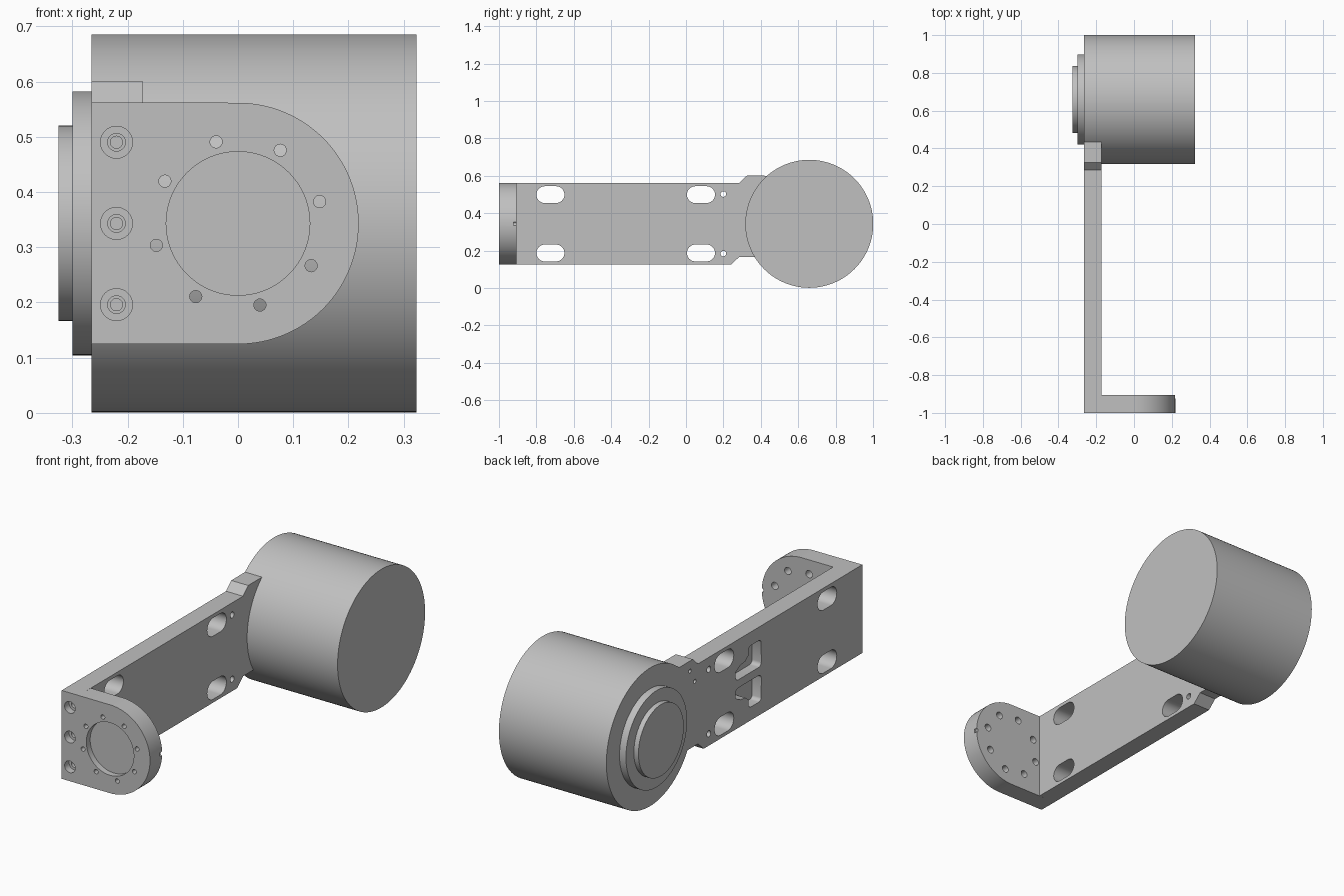
import bpy, bmesh
from math import sin, cos, radians, pi

cube = bpy.data.objects.get("Cube")
if cube:
    bpy.data.objects.remove(cube, do_unlink=True)

grey = bpy.data.materials.new("plain grey metal")
grey.use_nodes = True
GREY = (0.53, 0.53, 0.53, 1)
grey.diffuse_color = GREY
grey.node_tree.nodes["Principled BSDF"].inputs["Base Color"].default_value = GREY

MID = 0.343                      # shared centre height
X0, X1 = -0.265, -0.172          # arm thickness
Y0, Y1 = -1.0, -0.905            # flange thickness
BOT, TOP = 0.125, 0.562          # arm height


def arc(cx, cy, r, a0, a1, n):
    return [(cx + r * cos(radians(a0 + (a1 - a0) * i / n)),
             cy + r * sin(radians(a0 + (a1 - a0) * i / n))) for i in range(n + 1)]


def circle(cx, cy, r, n=32):
    return arc(cx, cy, r, 0, 360, n)[:-1]


def prism(name, pts, axis, lo, hi):
    """Extrude a (y, z) profile along x or an (x, z) profile along y."""
    put = (lambda p, d: (d, *p)) if axis == "x" else (lambda p, d: (p[0], d, p[1]))
    bm = bmesh.new()
    a = [bm.verts.new(put(p, lo)) for p in pts]
    b = [bm.verts.new(put(p, hi)) for p in pts]
    bm.faces.new(a)
    bm.faces.new(b)
    for i in range(len(a)):
        j = (i + 1) % len(a)
        bm.faces.new((a[i], a[j], b[j], b[i]))
    bmesh.ops.recalc_face_normals(bm, faces=bm.faces)
    me = bpy.data.meshes.new(name)
    bm.to_mesh(me)
    bm.free()
    me.materials.append(grey)
    ob = bpy.data.objects.new(name, me)
    bpy.context.collection.objects.link(ob)
    return ob


def activate(ob):
    bpy.ops.object.select_all(action="DESELECT")
    ob.select_set(True)
    bpy.context.view_layer.objects.active = ob


def combine(ob, other, op):
    activate(ob)
    mod = ob.modifiers.new("combine", "BOOLEAN")
    mod.operation, mod.solver, mod.object = op, "EXACT", other
    bpy.ops.object.modifier_apply(modifier=mod.name)
    bpy.data.objects.remove(other, do_unlink=True)


def cut(pts, axis, lo, hi):
    combine(bracket, prism("cutter", pts, axis, lo, hi), "DIFFERENCE")


# Motor housing with two stepped bosses
HY = 0.659
housing = prism("motor_housing", circle(HY, MID, 0.342, 128), "x", X0, 0.323)
boss = prism("boss_step", circle(HY, MID, 0.239, 96), "x", -0.30, X0 + 0.02)
cap = prism("boss_cap", circle(HY, MID, 0.177, 96), "x", -0.325, -0.29)

# Arm with stepped shoulders, ending on the housing wall
profile = [(Y0, BOT), (0.24, BOT), (0.285, 0.166)]
profile += arc(HY, MID, 0.341, 211.3, 131.1, 24)
profile += [(0.325, 0.60), (0.285, TOP), (Y0, TOP)]
bracket = prism("arm_bracket", profile, "x", X0, X1)

# Rounded end flange
R = (TOP - BOT) / 2
flange = prism("end_flange", [(X0, TOP), (X0, BOT)] + arc(0, MID, R, -90, 90, 64), "y", Y0, Y1)
combine(bracket, flange, "UNION")

# Flange recess and ring of counterbored holes
cut(circle(0, MID, 0.13, 96), "y", Y0 - 0.1, Y0 + 0.03)
for k in range(8):
    a = radians(15 + 45 * k)
    x, z = 0.153 * cos(a), MID + 0.153 * sin(a)
    cut(circle(x, z, 0.011, 24), "y", Y0 - 0.1, Y1 + 0.1)
    cut(circle(x, z, 0.018, 24), "y", Y1 - 0.04, Y1 + 0.1)

# Index notch at the flange tip
cut(circle(R, MID, 0.01, 16), "y", Y1 - 0.018, Y1 + 0.1)

# Stepped screw holes in the corner
for dz in (-0.147, 0, 0.147):
    for r, depth in ((0.029, 0.035), (0.016, 0.065), (0.011, 0.085)):
        cut(circle(-0.22, MID + dz, r), "y", Y0 - 0.1, Y0 + depth)

# Long slots, dowel holes and shaped pockets, mirrored about the arm's mid height
for s in (-1, 1):
    zc = MID + s * 0.156
    for y in (-0.725, 0.08):
        slot = arc(y + 0.03, zc, 0.045, -90, 90, 16) + arc(y - 0.03, zc, 0.045, 90, 270, 16)
        cut(slot, "x", X0 - 0.1, X1 + 0.1)
    cut(circle(0.2, MID + s * 0.159, 0.015, 24), "x", X0 - 0.1, X1 + 0.1)
    outline = arc(-0.19, 0.04, 0.02, 180, 270, 6) + arc(-0.03, 0.04, 0.02, 270, 360, 6)
    outline += [(-0.01, 0.065), (-0.045, 0.085), (-0.085, 0.09), (-0.11, 0.11)]
    outline += arc(-0.13, 0.132, 0.02, 0, 90, 6) + arc(-0.19, 0.132, 0.02, 90, 180, 6)[:-1]
    cut([(y, MID + s * z) for y, z in outline], "x", X0 - 0.1, X0 + 0.05)

# Small pin holes beside the housing
for y, z in ((0.348, 0.55), (0.31, 0.485)):
    cut(circle(y, z, 0.01, 16), "x", X0 - 0.1, X0 + 0.03)

for ob in (housing, boss, cap, bracket):
    activate(ob)
    bpy.ops.object.shade_smooth_by_angle(angle=pi / 6)
